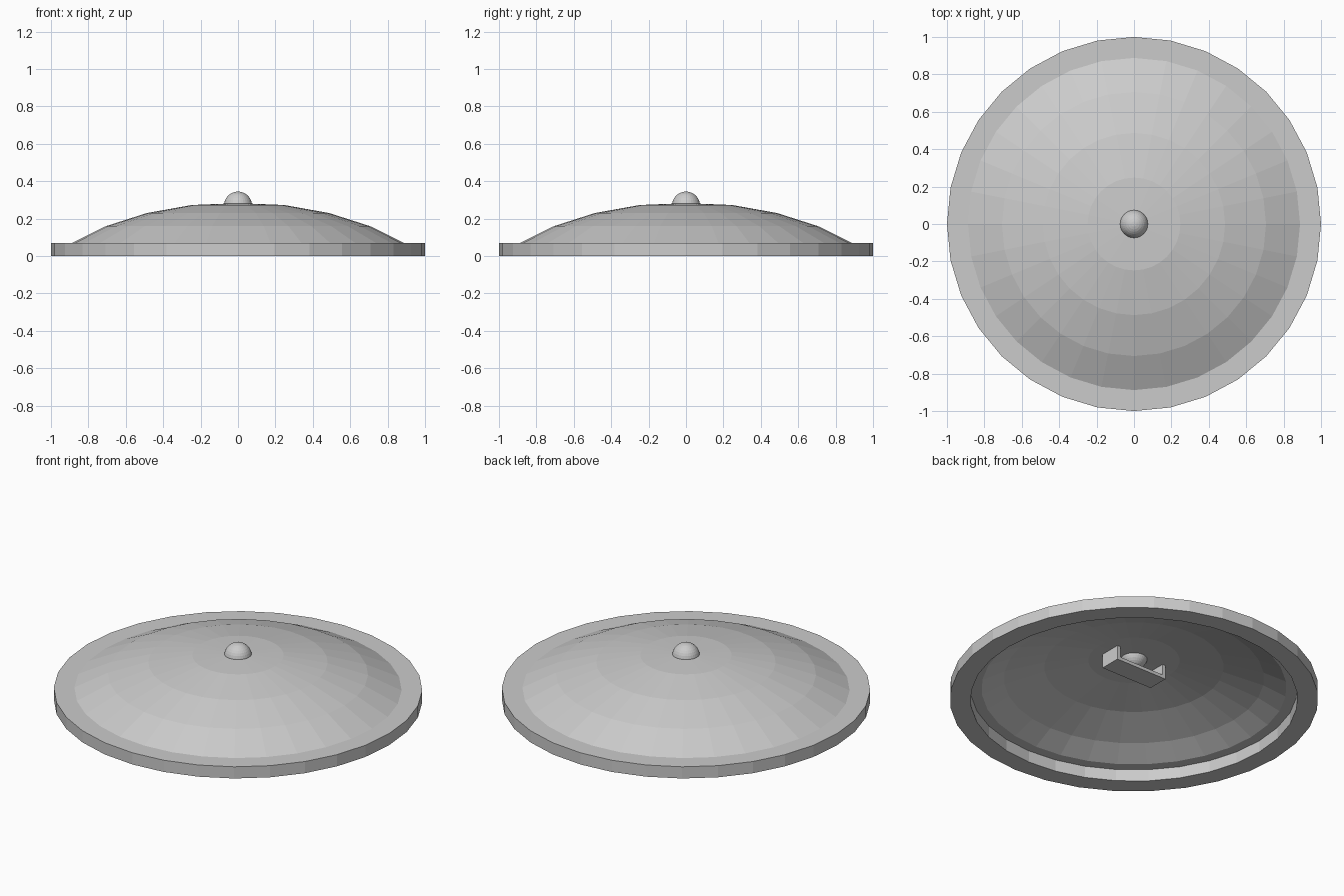
import bpy, bmesh, math

if "Cube" in bpy.data.objects:
    bpy.data.objects.remove(bpy.data.objects["Cube"])

SIDES = 32


def finish(name, bm):
    bmesh.ops.remove_doubles(bm, verts=bm.verts, dist=0.0001)
    bmesh.ops.recalc_face_normals(bm, faces=bm.faces)
    mesh = bpy.data.meshes.new(name)
    bm.to_mesh(mesh)
    bm.free()
    obj = bpy.data.objects.new(name, mesh)
    bpy.context.collection.objects.link(obj)
    return obj


def lathe(name, profile, closed):
    """Spin an (r, z) profile around the z axis with flat facets."""
    bm = bmesh.new()
    verts = [bm.verts.new((r, 0, z)) for r, z in profile]
    edges = [bm.edges.new(pair) for pair in zip(verts, verts[1:])]
    if closed:
        edges.append(bm.edges.new((verts[-1], verts[0])))
    bmesh.ops.spin(bm, geom=verts + edges, cent=(0, 0, 0), axis=(0, 0, 1),
                   angle=math.tau, steps=SIDES)
    return finish(name, bm)


# Flat outer rim
lathe("rim", [(1, 0), (1, 0.07), (0.888, 0.07), (0.888, 0)], True)

# Shallow dome shell: outer skin, flat lower lip, inner skin
lathe("dome", [(0, 0.283), (0.248, 0.273), (0.487, 0.23), (0.706, 0.16),
               (0.888, 0.07), (0.828, 0.07), (0.706, 0.132), (0.487, 0.202),
               (0.248, 0.244), (0, 0.253)], False)

# Centre boss, passing through the dome
bm = bmesh.new()
bmesh.ops.create_uvsphere(bm, u_segments=32, v_segments=16, radius=0.075)
bmesh.ops.translate(bm, verts=bm.verts, vec=(0, 0, 0.27))
finish("centre_boss", bm)

# U-shaped grip under the dome, extruded across y
half, width, t = 0.17, 0.126, 0.02
outline = [(-half, 0.255), (-half, 0.162), (half, 0.162), (half, 0.255),
           (half - t, 0.255), (half - t, 0.162 + t),
           (t - half, 0.162 + t), (t - half, 0.255)]
bm = bmesh.new()
face = bm.faces.new([bm.verts.new((x, -width / 2, z)) for x, z in outline])
grown = bmesh.ops.extrude_face_region(bm, geom=[face], use_keep_orig=True)
bmesh.ops.translate(bm, vec=(0, width, 0),
                    verts=[g for g in grown["geom"] if isinstance(g, bmesh.types.BMVert)])
finish("grip", bm)
